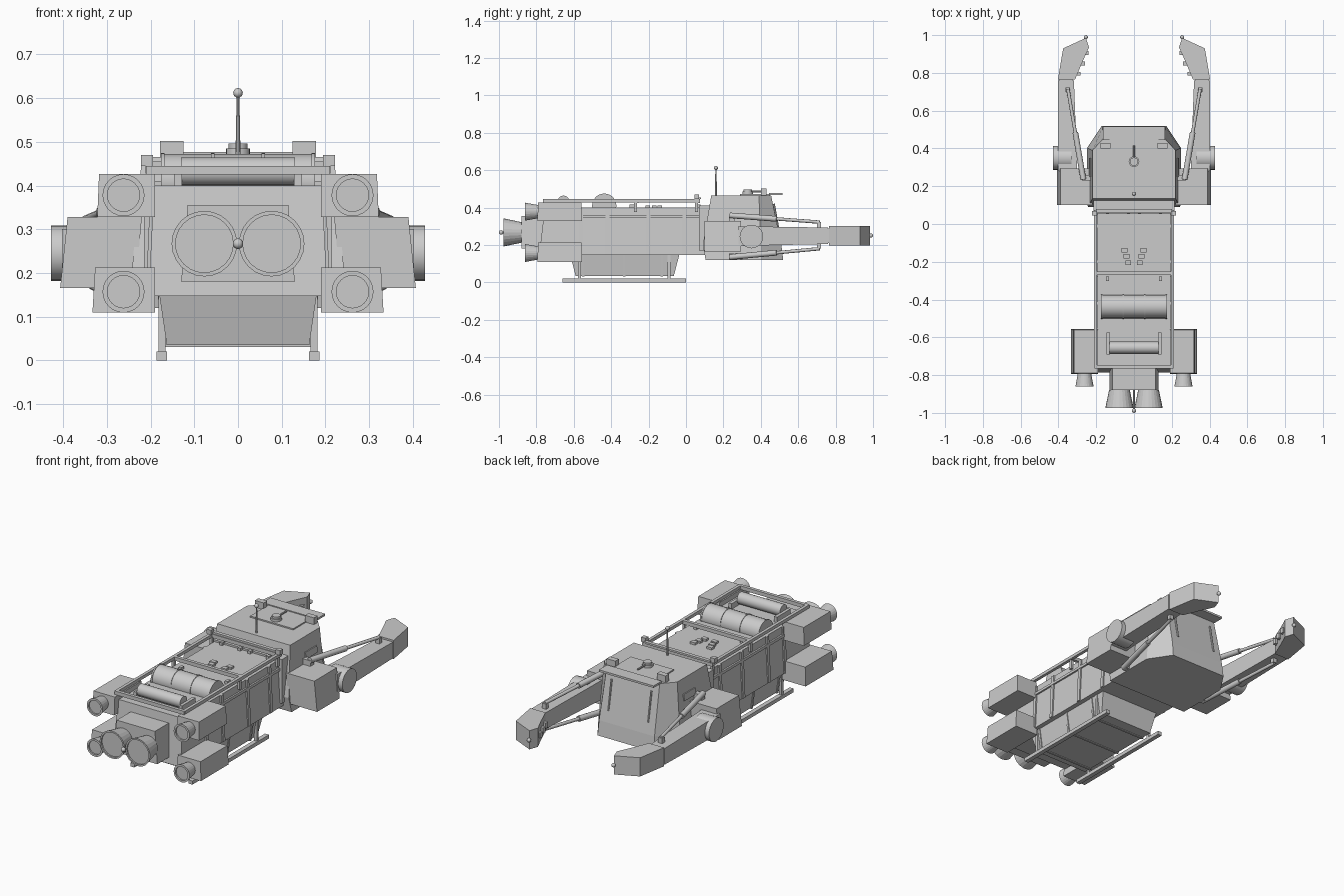
import bpy, bmesh, math
from mathutils import Vector

cube = bpy.data.objects.get("Cube")
if cube:
    bpy.data.objects.remove(cube, do_unlink=True)

grey = bpy.data.materials.new("hull_grey")
grey.use_nodes = True
grey.diffuse_color = (0.6, 0.6, 0.6, 1)
grey.node_tree.nodes["Principled BSDF"].inputs["Base Color"].default_value = (0.6, 0.6, 0.6, 1)


def finish(name, bm):
    bmesh.ops.recalc_face_normals(bm, faces=bm.faces)
    mesh = bpy.data.meshes.new(name)
    bm.to_mesh(mesh)
    bm.free()
    mesh.materials.append(grey)
    ob = bpy.data.objects.new(name, mesh)
    bpy.context.collection.objects.link(ob)
    return ob


def loft(name, rings):
    """Skin a list of equal-length point rings and cap both ends."""
    bm = bmesh.new()
    loops = [[bm.verts.new(p) for p in ring] for ring in rings]
    n = len(loops[0])
    for a, b in zip(loops, loops[1:]):
        for i in range(n):
            j = (i + 1) % n
            bm.faces.new((a[i], a[j], b[j], b[i]))
    bm.faces.new(loops[0])
    bm.faces.new(loops[-1])
    return finish(name, bm)


def rect(x0, x1, y0, y1, z):
    return [(x0, y0, z), (x1, y0, z), (x1, y1, z), (x0, y1, z)]


def box(name, x0, x1, y0, y1, z0, z1):
    return loft(name, [rect(x0, x1, y0, y1, z0), rect(x0, x1, y0, y1, z1)])


def rod(name, a, b, r1, r2=None, sides=16):
    a, b = Vector(a), Vector(b)
    bm = bmesh.new()
    bmesh.ops.create_cone(bm, cap_ends=True, segments=sides, radius1=r1,
                          radius2=r1 if r2 is None else r2, depth=(b - a).length)
    bm.transform((b - a).to_track_quat('Z', 'Y').to_matrix().to_4x4())
    bmesh.ops.translate(bm, verts=bm.verts, vec=(a + b) / 2)
    ob = finish(name, bm)
    for f in ob.data.polygons:
        f.use_smooth = len(f.vertices) == 4 and sides > 8
    return ob


def ball(name, p, r):
    bm = bmesh.new()
    bmesh.ops.create_uvsphere(bm, u_segments=12, v_segments=8, radius=r)
    bmesh.ops.translate(bm, verts=bm.verts, vec=p)
    ob = finish(name, bm)
    ob.data.shade_smooth()


def bell(name, x, z, y0, y1, r0, r1, rim):
    """Engine nozzle: flared cone with a recessed mouth."""
    def ring(y, r):
        return [(x + r * math.cos(t * math.tau / 24), y, z + r * math.sin(t * math.tau / 24))
                for t in range(24)]
    loft(name, [ring(y0, r0), ring(y1, r1), ring(y1, rim), ring(y1 + 0.008, rim)])


# Cargo hull, engine block and belly hold
loft("cargo_hull", [rect(-.205, .205, -.785, .1, .147), rect(-.192, .192, -.755, .1, .4)])
loft("engine_block", [rect(-.13, .13, -.88, -.75, .18), rect(-.115, .115, -.88, -.75, .355)])
loft("belly_hold", [rect(-.163, .163, -.59, -.065, .035), rect(-.18, .18, -.62, -.035, .15)])
for y in (-.55, -.33, -.13):
    loft("belly_rib", [rect(-.168, .168, y - .006, y + .006, .031),
                       rect(-.184, .184, y - .006, y + .006, .15)])
for y in (-.56, -.42, -.2, -.01):
    loft("hull_rib", [rect(-.211, .211, y - .01, y + .01, .15),
                      rect(-.2, .2, y - .01, y + .01, .4)])
loft("hull_upper_trim", [rect(-.204, .204, -.57, .09, .345), rect(-.203, .203, -.57, .09, .36)])
box("neck_collar", -.215, .215, .07, .13, .17, .41)

# Roof frame
for y in (.065, -.26, -.755):
    box("frame_crossbar", -.21, .21, y - .009, y + .009, .425, .445)
loft("neck_frame", [rect(-.2, .2, .06, .08, .445), rect(-.2, .2, .06, .08, .455)])

# Roof tanks
rod("large_tank", (-.172, -.437, .41), (.172, -.437, .41), .062, sides=24)
for x in (-.172, -.058, .058, .172):
    rod("large_tank_band", (x - .004, -.437, .41), (x + .004, -.437, .41), .065, sides=24)
rod("small_tank", (-.13, -.655, .432), (.13, -.655, .432), .032, sides=20)

# Cab: lower chin, widest at the belt line, narrower roof
def cab_ring(x, xf, yb, ym, yf, z):
    return [(-x, yb, z), (x, yb, z), (x, ym, z), (xf, yf, z), (-xf, yf, z), (-x, ym, z)]


loft("cab", [cab_ring(.25, .17, .105, .40, .52, .12),
             cab_ring(.243, .167, .09, .40, .51, .2),
             cab_ring(.22, .16, .135, .39, .455, .465)])
loft("visor", [rect(-.165, .165, .445, .515, .466), rect(-.165, .165, .445, .515, .477)])
box("visor_mount", -.13, .13, .29, .45, .462, .472)
rod("turret_base", (0, .33, .465), (0, .33, .485), .028)
rod("turret_cap", (0, .33, .485), (0, .33, .496), .022)
rod("turret_barrel", (0, .33, .485), (0, .415, .485), .005, sides=8)
rod("antenna_mast", (0, .16, .46), (0, .16, .61), .006, .003, sides=8)
ball("antenna_tip", (0, .16, .612), .011)
ball("engine_beacon", (0, -.988, .267), .012)
rod("beacon_stem", (0, -.87, .267), (0, -.985, .267), .004, sides=8)

# Mirrored parts
for s, side in ((1, "left"), (-1, "right")):
    def mbox(name, x0, x1, *rest):
        return box(side + "_" + name, s * x0, s * x1, *rest)

    def mloft(name, rings):
        return loft(side + "_" + name, [[(s * x, y, z) for x, y, z in r] for r in rings])

    def mrod(name, a, b, *rest, **kw):
        return rod(side + "_" + name, (s * a[0], a[1], a[2]), (s * b[0], b[1], b[2]), *rest, **kw)

    # Engines and thruster pods
    bell(side + "_main_engine", s * .077, .267, -.88, -.975, .055, .075, .066)
    for z0, z1, x0, x1 in ((.11, .212, .333, .327), (.328, .426, .322, .318)):
        mloft("thruster_pod", [rect(.19, x0, -.795, -.555, z0), rect(.19, x1, -.79, -.56, z1)])
        zc = .157 if z0 < .2 else .378
        bell(side + "_thruster", s * .262, zc, -.79, -.86, .035, .048, .037)

    # Skids and struts
    mbox("skid", .163, .187, -.66, 0, 0, .02)
    for y in (-.57, -.09):
        mbox("skid_strut", .166, .182, y - .008, y + .008, .015, .16)

    # Roof rails, posts, lamps and tank brackets
    mbox("roof_rail", .195, .212, -.76, .075, .428, .445)
    for y in (-.745, -.57, -.27, .055):
        mbox("rail_post", .191, .205, y - .008, y + .008, .375, .43)
    mbox("rail_lamp", .195, .222, .045, .07, .445, .47)
    mbox("visor_lamp", .125, .178, .40, .43, .462, .502)
    mbox("tank_bracket", .128, .146, -.69, -.575, .395, .43)
    for x, y in ((.14, -.29), (.14, .065), (.03, .065)):
        mbox("deck_clamp", x - .008, x + .008, y - .013, y + .013, .395, .415)
    for x, y in ((.05, -.14), (.03, -.205), (.04, -.17)):
        mbox("deck_handle", x - .015, x + .015, y - .012, y + .012, .395, .412)

    # Cab windows on the side walls and grab bars on the nose
    mloft("side_window", [[(.237, .25, .35), (.237, .35, .35), (.232, .35, .385), (.232, .25, .385)],
                          [(.22, .25, .35), (.22, .35, .35), (.216, .35, .385), (.216, .25, .385)]])
    mrod("nose_bar", (.12, .499, .26), (.12, .47, .42), .005, sides=8)

    # Shoulder and arm
    mloft("shoulder_box", [rect(.235, .407, .1, .295, .165), rect(.22, .39, .1, .295, .328)])
    mrod("shoulder_joint", (.33, .35, .245), (.428, .35, .245), .063, sides=24)
    arm = [(.30, .28), (.403, .28), (.403, .76), (.318, .76)]
    mloft("upper_arm", [[(x, y, .195 if y < .5 else .205) for x, y in arm],
                        [(x, y, .3 if y < .5 else .293) for x, y in arm]])
    mbox("wrist", .325, .395, .75, .775, .21, .288)
    claw = [(.403, .765), (.375, .93), (.255, .985), (.238, .935), (.268, .87), (.312, .765)]
    mloft("claw", [[(x, y, z) for x, y in claw] for z in (.198, .3)])
    for x, y in ((.25, .905), (.27, .85), (.293, .795)):
        mbox("claw_tooth", x - .01, x + .014, y - .01, y + .01, .235, .265)
    ball(side + "_claw_tip", (s * .255, .989, .25), .011)

    # Hydraulic struts above and below each arm
    for z0, z1 in ((.358, .322), (.135, .18)):
        a, b = Vector((.268, .235, z0)), Vector((.35, .715, z1))
        m = a.lerp(b, .52)
        mrod("ram_sleeve", a, m, .015, sides=12)
        mrod("ram_piston", m, b, .009, sides=12)
        mbox("ram_mount", .225, .275, .23, .26, min(z0, .34) - .012, min(z0, .34) + .018)
        mbox("ram_anchor", .338, .362, .70, .722, min(z1, .285), max(z1, .215))
